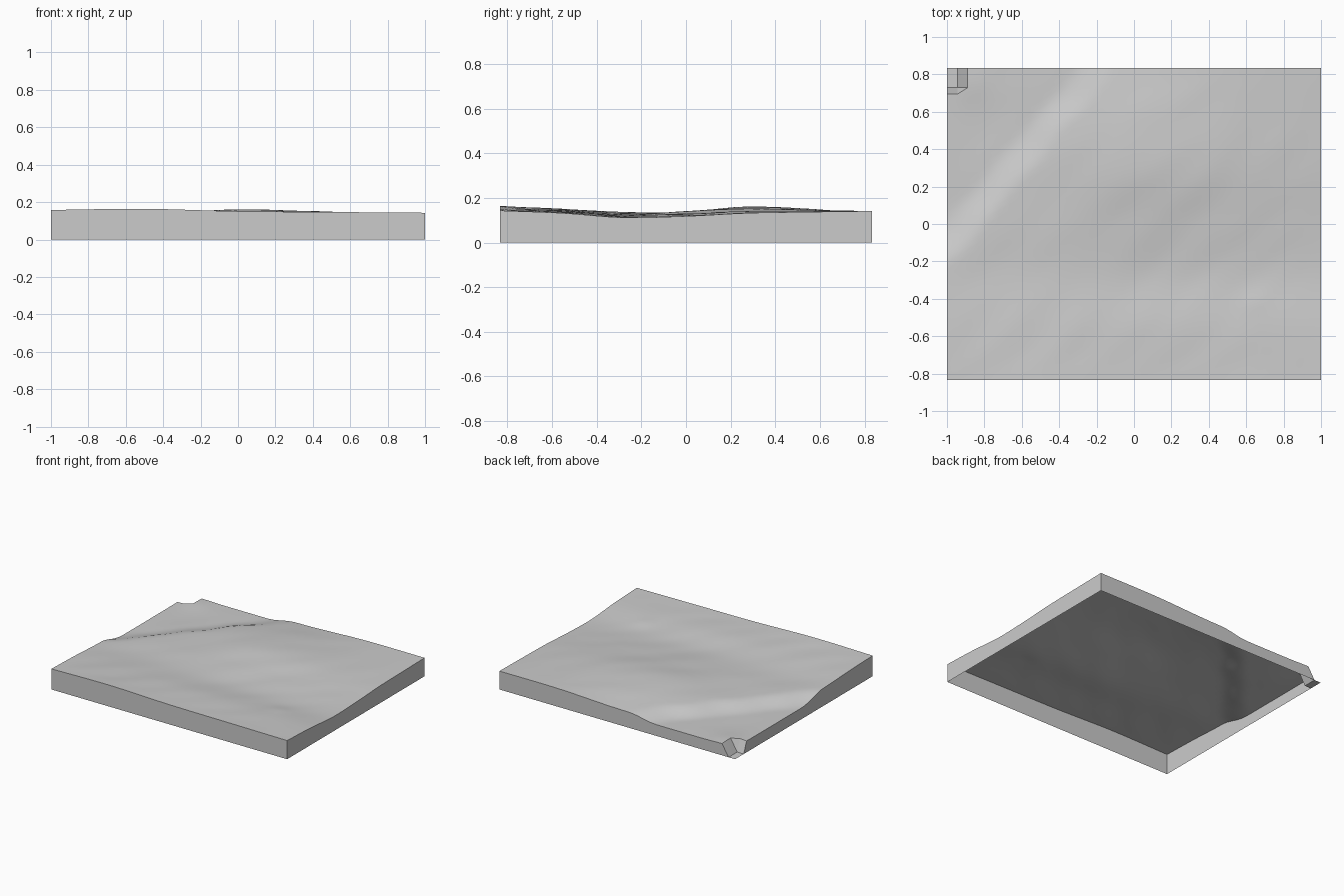
import bpy, bmesh, math
from mathutils import Vector, noise

if "Cube" in bpy.data.objects:
    bpy.data.objects.remove(bpy.data.objects["Cube"])

NX, NY = 36, 48          # terrain grid cells
HX, HY = 1.0, 0.833      # half sizes

# Coarse heights in millesimals: rows run front to back, columns left to right
COARSE = [
    [158, 164, 151, 147, 143],
    [150, 148, 143, 138, 132],
    [137, 131, 124, 117, 112],
    [134, 134, 140, 128, 118],
    [130, 134, 160, 146, 132],
    [125, 130, 150, 145, 137],
    [118, 120, 121, 140, 141],
]


def spline(vals, t):
    """Catmull-Rom through evenly spaced values, t in 0..1."""
    n = len(vals) - 1
    i = min(int(t * n), n - 1)
    f = t * n - i
    b, c = vals[i], vals[i + 1]
    a = vals[i - 1] if i > 0 else 2 * b - c
    d = vals[i + 2] if i + 2 <= n else 2 * c - b
    return 0.5 * (2 * b + (c - a) * f + (2 * a - 5 * b + 4 * c - d) * f * f
                  + (3 * b - a - 3 * c + d) * f ** 3)


def smooth(t):
    t = max(0.0, min(1.0, t))
    return t * t * (3 - 2 * t)


def height(x, y):
    u, v = (x + HX) / (2 * HX), (y + HY) / (2 * HY)
    plateau = spline([spline(r, u) for r in COARSE], v) / 1000
    # low ground behind a diagonal scarp in the back left
    low = 0.086 + 0.008 * math.exp(-((x + .88) ** 2 + (y - .75) ** 2) / .01)
    side = ((x + 1.0) * 0.93 - (y + 0.1) * 0.8) / 1.227
    side += 0.03 * noise.noise(Vector((x * 4, y * 4, 2)))
    z = low + (plateau - low) * smooth(side / 0.18 + 0.5)
    # fine diagonal ripples, stronger away from the borders
    edge = smooth(min(HX - abs(x), HY - abs(y)) / 0.15)
    p = Vector(((x - y) * 4.5, (x + y) * 1.6, 0))
    z += 0.0035 * noise.noise(p) * edge
    # small knoll near the front right
    z += 0.005 * math.exp(-((x - .64) ** 2 + (y + .42) ** 2) / .004)
    return z


bm = bmesh.new()

# Terrain surface, with the back left corner dropped to the ground
grid = []
for j in range(NY + 1):
    row = []
    for i in range(NX + 1):
        x, y = -HX + 2 * HX * i / NX, -HY + 2 * HY * j / NY
        dropped = i <= 1 and j >= NY - 3
        row.append(bm.verts.new((x, y, 0 if dropped else height(x, y))))
    grid.append(row)
for j in range(NY):
    for i in range(NX):
        a, b = grid[j][i], grid[j][i + 1]
        c, d = grid[j + 1][i + 1], grid[j + 1][i]
        for tri in ((a, b, c), (a, c, d)):
            if i == 1 and j == NY - 4:      # chamfered corner of the notch
                tri = (a, b, c) if tri[1] is b else (a, c, d)
            bm.faces.new(tri).smooth = True

# Side walls down to the ground; the underside stays open
rim = (grid[0][:] + [r[NX] for r in grid[1:]] + grid[NY][-2::-1]
       + [r[0] for r in grid[-2:0:-1]])
top = [bm.verts.new(v.co) for v in rim]
foot = [bm.verts.new((v.co.x, v.co.y, 0)) for v in rim]
n = len(rim)
for k in range(n):
    m = (k + 1) % n
    za, zb = rim[k].co.z, rim[m].co.z
    if za == 0 and zb == 0:
        continue
    if za == 0:
        loop = (foot[k], foot[m], top[m])
    elif zb == 0:
        loop = (foot[k], foot[m], top[k])
    else:
        loop = (foot[k], foot[m], top[m], top[k])
    bm.faces.new(loop)
bmesh.ops.remove_doubles(bm, verts=bm.verts[:], dist=1e-5)

mesh = bpy.data.meshes.new("terrain_slab")
bm.to_mesh(mesh)
bm.free()
slab = bpy.data.objects.new("terrain_slab", mesh)
bpy.context.collection.objects.link(slab)

grey = bpy.data.materials.new("stone_grey")
grey.diffuse_color = (0.6, 0.6, 0.6, 1)
grey.use_nodes = True
grey.node_tree.nodes["Principled BSDF"].inputs["Base Color"].default_value = grey.diffuse_color
mesh.materials.append(grey)

# Smooth ground, sharp rim and notch
bpy.context.view_layer.objects.active = slab
slab.select_set(True)
bpy.ops.object.shade_smooth_by_angle(angle=math.radians(30))
